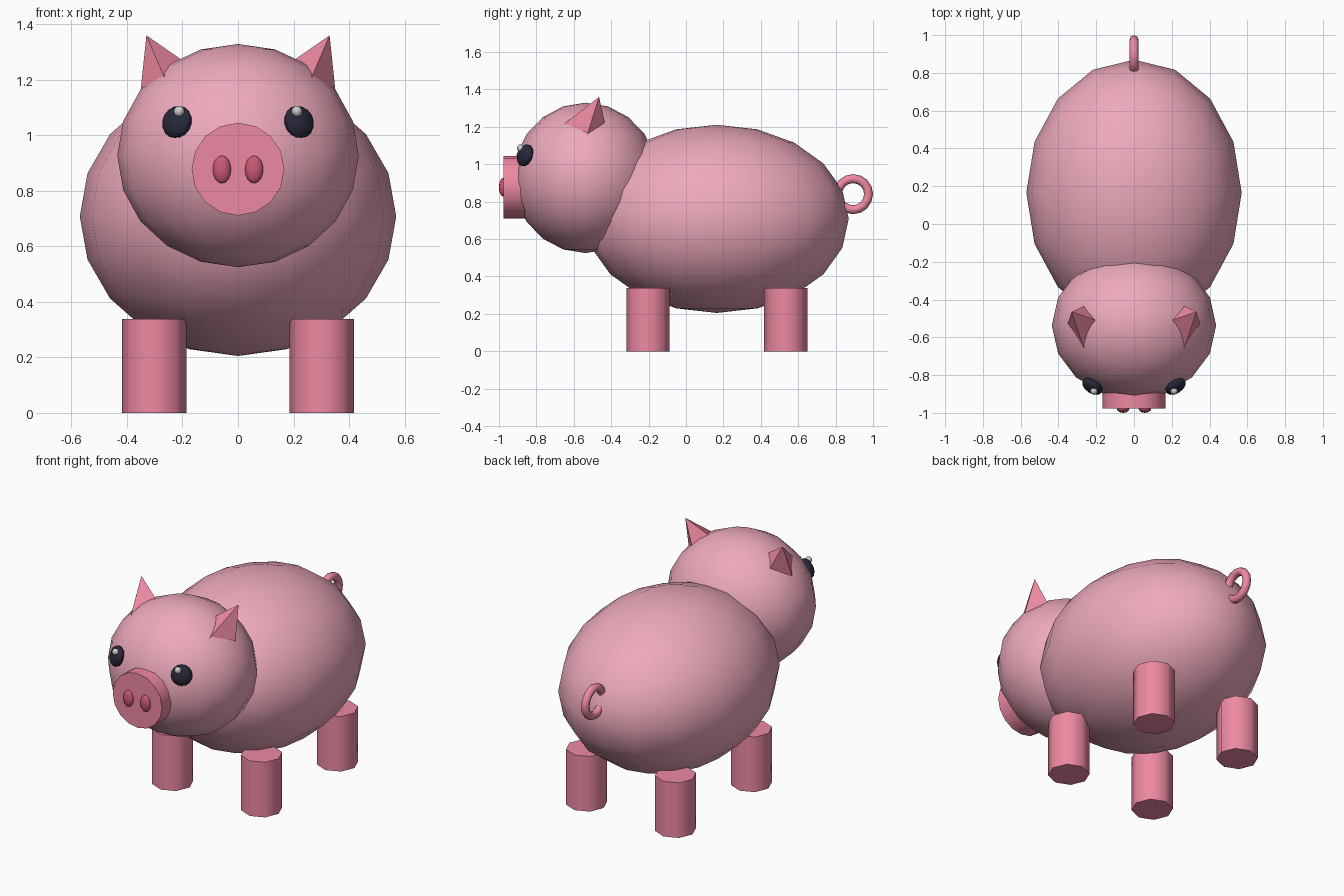
import bpy, bmesh
from math import radians, pi
from mathutils import Vector

if "Cube" in bpy.data.objects:
    bpy.data.objects.remove(bpy.data.objects["Cube"])


def material(name, rgb):
    m = bpy.data.materials.new(name)
    m.diffuse_color = (*rgb, 1)
    m.use_nodes = True
    m.node_tree.nodes["Principled BSDF"].inputs["Base Color"].default_value = m.diffuse_color
    return m


SKIN = material("skin", (0.85, 0.40, 0.50))
ACCENT = material("accent", (0.85, 0.25, 0.36))
NOSTRIL = material("nostril", (0.58, 0.10, 0.18))
DARK = material("dark", (0.02, 0.02, 0.04))
SHINE = material("shine", (0.85, 0.85, 0.85))


def finish(name, mat, angle=40):
    ob = bpy.context.object
    ob.name = name
    ob.data.materials.append(mat)
    bpy.ops.object.shade_smooth_by_angle(angle=radians(angle))
    return ob


def ellipsoid(name, loc, size, mat, segs=16, rings=10, rot=(0, 0, 0)):
    bpy.ops.mesh.primitive_uv_sphere_add(segments=segs, ring_count=rings,
                                         radius=1, location=loc, rotation=rot)
    bpy.context.object.scale = size
    return finish(name, mat, 50)


def cylinder(name, loc, r, depth, sides, mat, rot=(0, 0, 0)):
    bpy.ops.mesh.primitive_cylinder_add(vertices=sides, radius=r, depth=depth,
                                        location=loc, rotation=rot)
    return finish(name, mat, 50)


def ear(name, side):
    # four-sided spike whose base sinks into the head
    tip = Vector((0.33, -0.465, 1.36))
    base = [(0.27, -0.645, 1.22), (0.2, -0.51, 1.27),
            (0.265, -0.434, 1.22), (0.35, -0.524, 1.17)]
    pts = [tip] + [tip + (Vector(b) - tip) * 1.15 for b in base]
    bm = bmesh.new()
    v = [bm.verts.new((p.x * side, p.y, p.z)) for p in pts]
    for i in range(4):
        bm.faces.new((v[0], v[1 + i], v[1 + (i + 1) % 4]))
    bm.faces.new(v[1:])
    bmesh.ops.recalc_face_normals(bm, faces=bm.faces)
    me = bpy.data.meshes.new(name)
    bm.to_mesh(me)
    bm.free()
    me.materials.append(ACCENT)
    bpy.context.collection.objects.link(bpy.data.objects.new(name, me))


# body and head
ellipsoid("body", (0, 0.165, 0.708), (0.57, 0.705, 0.503), SKIN)
ellipsoid("head", (0, -0.537, 0.927), (0.435, 0.388, 0.402), SKIN)

# snout
cylinder("snout", (0, -0.918, 0.878), 0.167, 0.115, 16, ACCENT, (pi / 2, 0, 0))

# paired parts
for side, tag in ((-1, "left"), (1, "right")):
    ellipsoid("nostril_" + tag, (side * 0.058, -0.978, 0.877),
              (0.033, 0.022, 0.05), NOSTRIL, 12, 8)
    ellipsoid("eye_" + tag, (side * 0.22, -0.86, 1.048),
              (0.06, 0.034, 0.06), DARK, 12, 8, (radians(-18), 0, side * radians(32)))
    ellipsoid("eye_shine_" + tag, (side * 0.212, -0.885, 1.086),
              (0.02, 0.02, 0.02), SHINE, 8, 6)
    ear("ear_" + tag, side)
    for y, end in ((-0.203, "front"), (0.533, "back")):
        cylinder(f"{end}_leg_{tag}", (side * 0.302, y, 0.169), 0.116, 0.338, 8, ACCENT)

# ring tail
bpy.ops.mesh.primitive_torus_add(major_radius=0.083, minor_radius=0.024,
                                 major_segments=16, minor_segments=8,
                                 location=(0, 0.893, 0.84), rotation=(0, pi / 2, 0))
finish("tail", ACCENT, 60)
